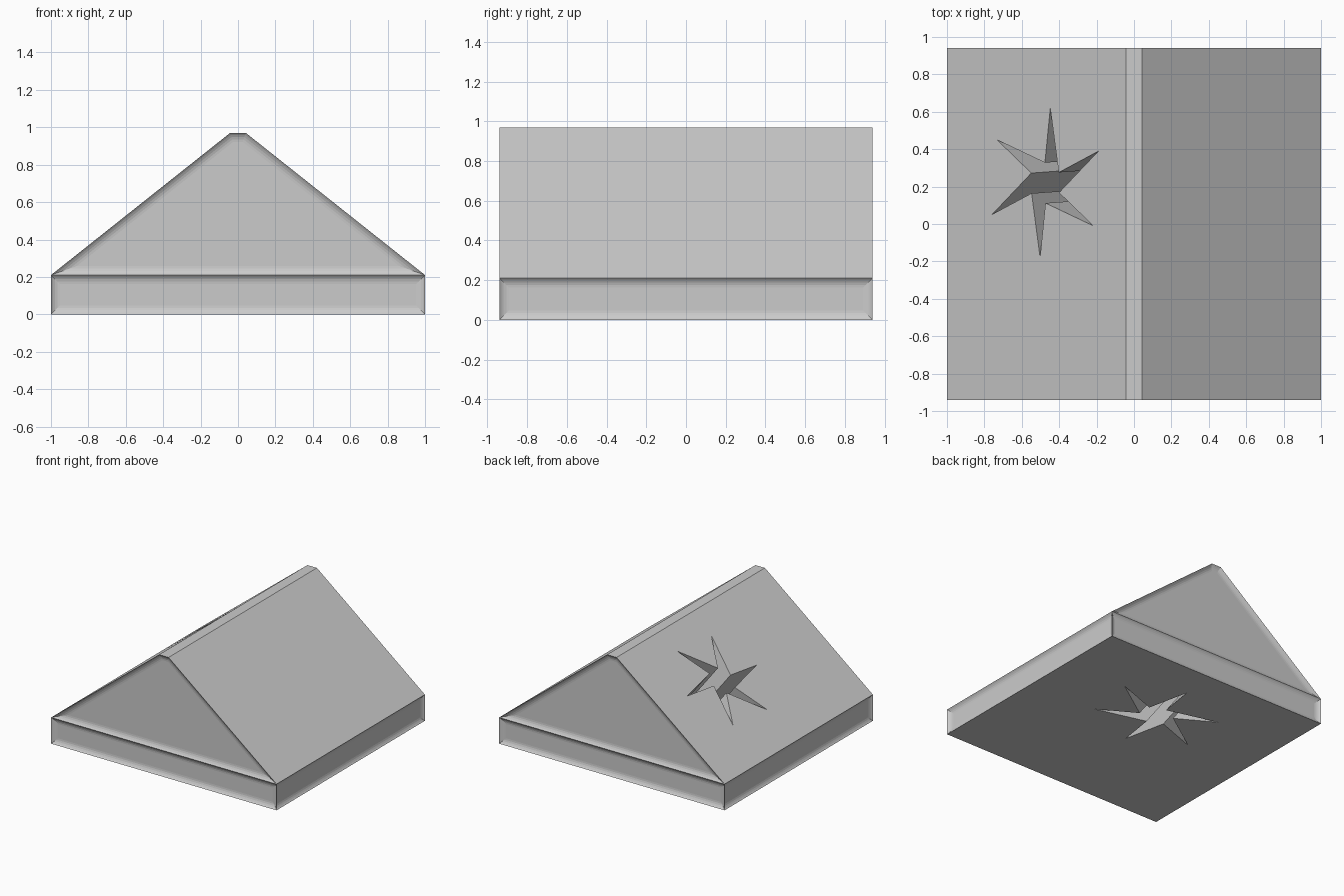
import bpy, bmesh, math
from mathutils import Vector

if "Cube" in bpy.data.objects:
    bpy.data.objects.remove(bpy.data.objects["Cube"])

HALF_Y, EAVE, TOP, RIDGE = 0.94, 0.21, 0.97, 0.042
SLOPE = (TOP - EAVE) / (1 - RIDGE)


def to_object(bm, name):
    bmesh.ops.recalc_face_normals(bm, faces=bm.faces[:])
    mesh = bpy.data.meshes.new(name)
    bm.to_mesh(mesh)
    bm.free()
    obj = bpy.data.objects.new(name, mesh)
    bpy.context.collection.objects.link(obj)
    return obj


# Gabled body: the end profile runs along y, with gable and base as separate end faces
profile = [(-1, 0), (1, 0), (1, EAVE), (RIDGE, TOP), (-RIDGE, TOP), (-1, EAVE)]
bm = bmesh.new()
front = [bm.verts.new((x, -HALF_Y, z)) for x, z in profile]
back = [bm.verts.new((x, HALF_Y, z)) for x, z in profile]
panels = []
for ring in (front, back):
    panels.append(bm.faces.new([ring[i] for i in (0, 1, 2, 5)]))
    panels.append(bm.faces.new([ring[i] for i in (5, 2, 3, 4)]))
for i in range(6):
    j = (i + 1) % 6
    face = bm.faces.new([front[i], front[j], back[j], back[i]])
    if i in (1, 5):
        panels.append(face)
bmesh.ops.recalc_face_normals(bm, faces=bm.faces[:])

# Hollowed panels: concave rounded border stepping in from every panel edge
WIDTH, STEPS = 0.048, 4
radius = WIDTH / math.sin(math.pi / 4)
for k in range(STEPS):
    a = math.pi / 4 * (1 - k / STEPS)
    b = math.pi / 4 * (1 - (k + 1) / STEPS)
    bmesh.ops.inset_individual(
        bm, faces=panels, use_even_offset=True,
        thickness=radius * (math.sin(a) - math.sin(b)),
        depth=-radius * (math.cos(b) - math.cos(a)))
body = to_object(bm, "gabled_block")

# Star cutter: pinwheel star on the left slope, pushed through to the underside
cx, cy = -0.475, 0.22
cos_slope = 1 / math.hypot(1, SLOPE)
drop = Vector((0.759, 0.056, -1))
star = []
for k in range(6):
    for r, deg in ((0.40, 25), (0.108, 31)):
        t = math.radians(deg + 60 * k)
        x, y = cx + r * math.cos(t) * cos_slope, cy + r * math.sin(t)
        star.append(Vector((x, y, EAVE + (x + 1) * SLOPE)))
bm = bmesh.new()
upper = [bm.verts.new(p - drop * 0.2) for p in star]
lower = [bm.verts.new(p + drop * 1.2) for p in star]
bm.faces.new(upper)
bm.faces.new(lower[::-1])
for i in range(12):
    j = (i + 1) % 12
    bm.faces.new([upper[j], upper[i], lower[i], lower[j]])
cutter = to_object(bm, "star_cutter")
cutter.hide_render = True

# Star-shaped tunnel
mod = body.modifiers.new("star_tunnel", 'BOOLEAN')
mod.operation = 'DIFFERENCE'
mod.solver = 'EXACT'
mod.object = cutter
bpy.context.view_layer.objects.active = body
bpy.ops.object.modifier_apply(modifier=mod.name)
bpy.data.objects.remove(cutter)
